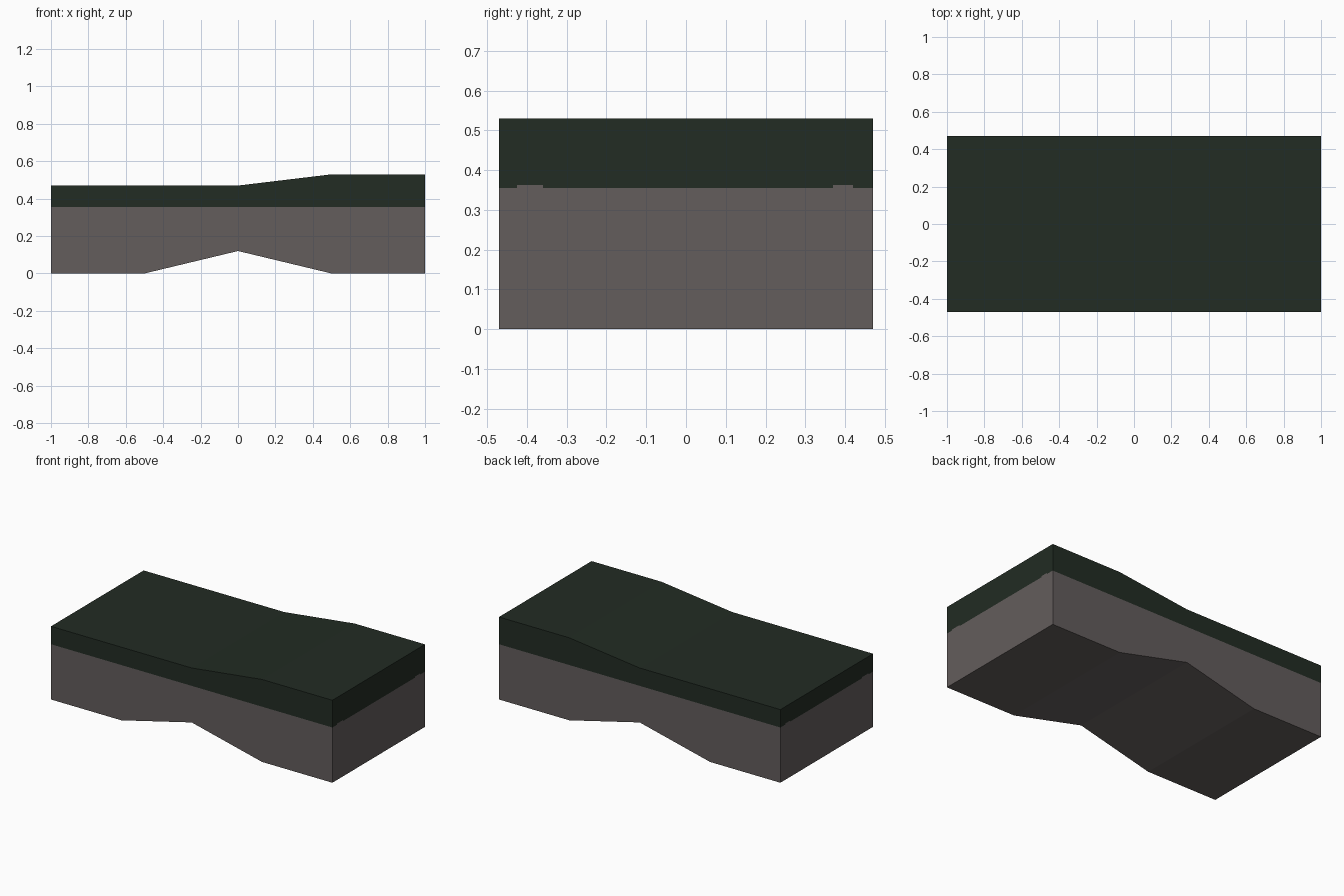
import bpy
import bmesh

cube = bpy.data.objects.get("Cube")
if cube:
    bpy.data.objects.remove(cube, do_unlink=True)


def material(name, color):
    mat = bpy.data.materials.new(name)
    mat.use_nodes = True
    mat.diffuse_color = color
    mat.node_tree.nodes["Principled BSDF"].inputs["Base Color"].default_value = color
    return mat


stone = material("warm grey stone", (0.125, 0.109, 0.107, 1))
grass = material("dark green grass", (0.016, 0.025, 0.017, 1))

HALF_DEPTH = 0.47
GRASS_LINE = 0.355
NOTCH_TOP = 0.362
NOTCHES = [(-0.425, -0.36), (0.37, 0.42)]

# Side profile: arched underside and a gentle step on top
profile = [(-1, 0), (-0.5, 0), (0, 0.12), (0.5, 0), (1, 0),
           (1, 0.53), (0.5, 0.53), (0, 0.47), (-1, 0.47)]

# Extrude the profile through the depth
bm = bmesh.new()
front = bm.faces.new([bm.verts.new((x, -HALF_DEPTH, z)) for x, z in profile])
extruded = bmesh.ops.extrude_face_region(bm, geom=[front], use_keep_orig=True)
moved = [g for g in extruded["geom"] if isinstance(g, bmesh.types.BMVert)]
bmesh.ops.translate(bm, verts=moved, vec=(0, 2 * HALF_DEPTH, 0))
bmesh.ops.recalc_face_normals(bm, faces=bm.faces)


def cut(point, normal):
    geom = bm.verts[:] + bm.edges[:] + bm.faces[:]
    bmesh.ops.bisect_plane(bm, geom=geom, plane_co=point, plane_no=normal)


# Cut in the grass line and the small stone notches at both ends
for z in (GRASS_LINE, NOTCH_TOP):
    cut((0, 0, z), (0, 0, 1))
for notch in NOTCHES:
    for y in notch:
        cut((0, y, 0), (0, 1, 0))

# Grass above the line, stone below it and in the notches
for face in bm.faces:
    c = face.calc_center_median()
    in_notch = (abs(face.normal.x) > 0.9 and c.z < NOTCH_TOP
                and any(a < c.y < b for a, b in NOTCHES))
    face.material_index = int(c.z > GRASS_LINE and not in_notch)
    face.smooth = False

mesh = bpy.data.meshes.new("ground_block")
bm.to_mesh(mesh)
bm.free()
mesh.materials.append(stone)
mesh.materials.append(grass)
block = bpy.data.objects.new("ground_block", mesh)
bpy.context.collection.objects.link(block)
